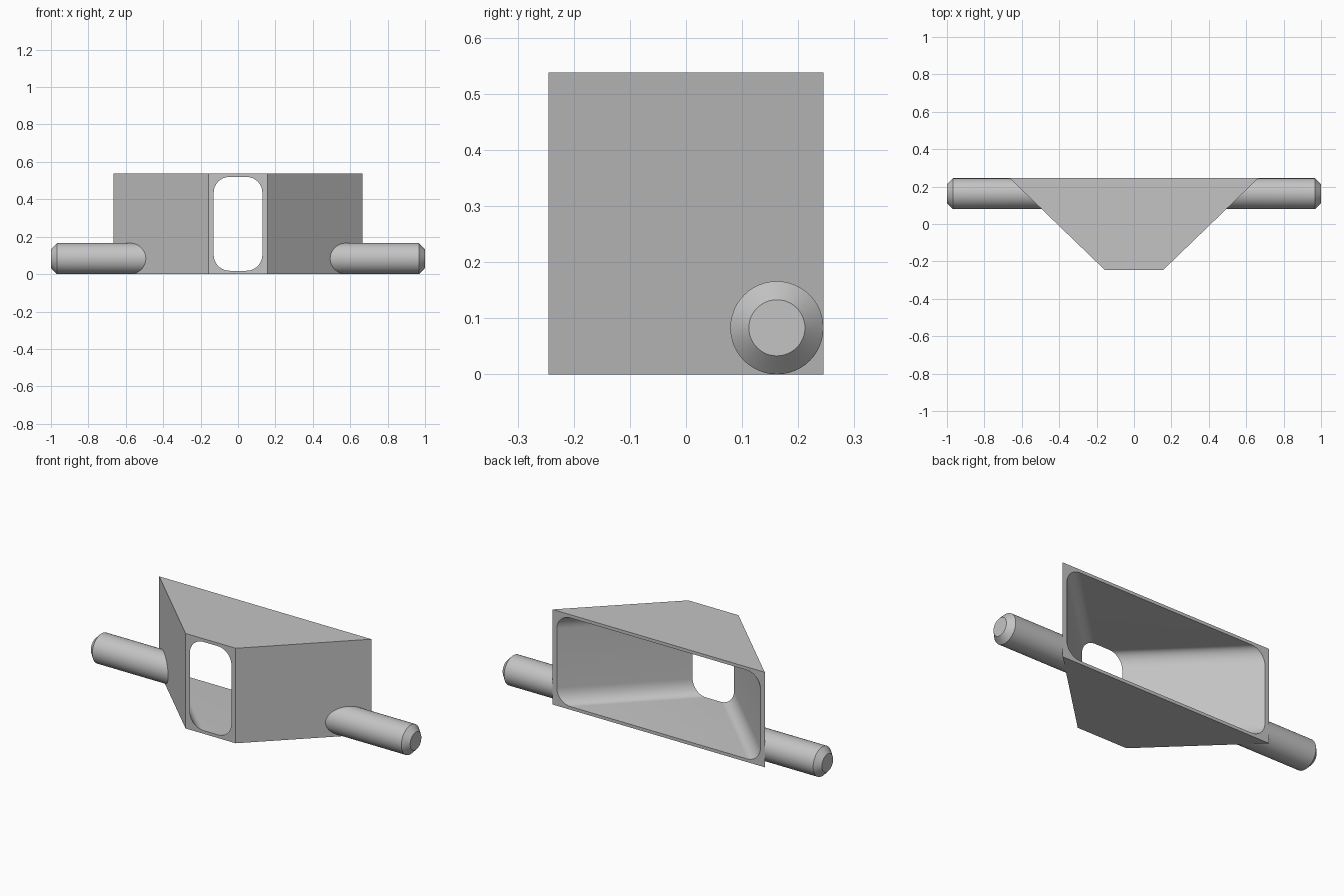
import bpy, bmesh
from math import sin, cos, pi, radians
from mathutils import Vector

default = bpy.data.objects.get("Cube")
if default:
    bpy.data.objects.remove(default)

grey = bpy.data.materials.new("plain grey")
grey.use_nodes = True
colour = (0.55, 0.55, 0.55, 1)
grey.diffuse_color = colour
grey.node_tree.nodes["Principled BSDF"].inputs["Base Color"].default_value = colour

H = 0.538                      # housing height
FRONT, BACK = -0.245, 0.245    # y of the two open ends
FRONT_W, BACK_W = 0.157, 0.665 # half widths of the ends


def finish(bm, name):
    bmesh.ops.recalc_face_normals(bm, faces=bm.faces[:])
    mesh = bpy.data.meshes.new(name)
    bm.to_mesh(mesh)
    bm.free()
    mesh.materials.append(grey)
    ob = bpy.data.objects.new(name, mesh)
    bpy.context.collection.objects.link(ob)
    bpy.ops.object.select_all(action='DESELECT')
    ob.select_set(True)
    bpy.context.view_layer.objects.active = ob
    bpy.ops.object.shade_smooth_by_angle(angle=radians(25))
    return ob


def rounded_rect(half_w, z0, z1, radius, steps):
    """Corner points of an upright rectangle, rounded when steps > 0."""
    pts = []
    for k, (sx, sz) in enumerate([(1, 1), (-1, 1), (-1, -1), (1, -1)]):
        cx = sx * (half_w - radius)
        cz = (z1 - radius) if sz > 0 else (z0 + radius)
        for i in range(steps + 1):
            a = (k + i / max(steps, 1)) * pi / 2
            pts.append((cx + radius * cos(a), cz + radius * sin(a)))
    return pts


def add_ring(bm, pts, y):
    verts = [bm.verts.new((x, y, z)) for x, z in pts]
    edges = [bm.edges.new((verts[i - 1], v)) for i, v in enumerate(verts)]
    return verts, edges


def bridge(bm, a, b):
    for i in range(len(a)):
        bm.faces.new((a[i - 1], a[i], b[i], b[i - 1]))


# Tapered housing: outer shell, rounded through-opening and two end rims
bm = bmesh.new()
rings = []
for y, w in ((FRONT, FRONT_W), (BACK, BACK_W)):
    outer = add_ring(bm, rounded_rect(w, 0, H, 0, 0), y)
    inner = add_ring(bm, rounded_rect(w - 0.027, 0.018, H - 0.018, 0.085, 12), y)
    bmesh.ops.triangle_fill(bm, edges=outer[1] + inner[1], use_beauty=True,
                            normal=Vector((0, 1 if y > 0 else -1, 0)))
    rings.append((outer[0], inner[0]))
bridge(bm, rings[0][0], rings[1][0])
bridge(bm, rings[0][1], rings[1][1])
finish(bm, "tapered_housing")


# Side pins: chamfered rods whose inner end follows the slanted wall
def side_pin(name, side):
    r, tip, n = 0.083, 0.05, 48
    slope = (BACK_W - FRONT_W) / (BACK - FRONT)
    bm = bmesh.new()
    loops = []
    for x, rad in ((None, r), (0.968, r), (1.0, tip)):
        loop = []
        for i in range(n):
            a = 2 * pi * i / n
            y, z = 0.162 + rad * cos(a), r + rad * sin(a)
            px = FRONT_W + slope * (y - FRONT) - 0.008 if x is None else x
            loop.append(bm.verts.new((side * px, y, z)))
        loops.append(loop)
    for a, b in zip(loops, loops[1:]):
        bridge(bm, a, b)
    bm.faces.new(loops[0])
    bm.faces.new(loops[-1])
    finish(bm, name)


side_pin("left_pin", 1)
side_pin("right_pin", -1)
